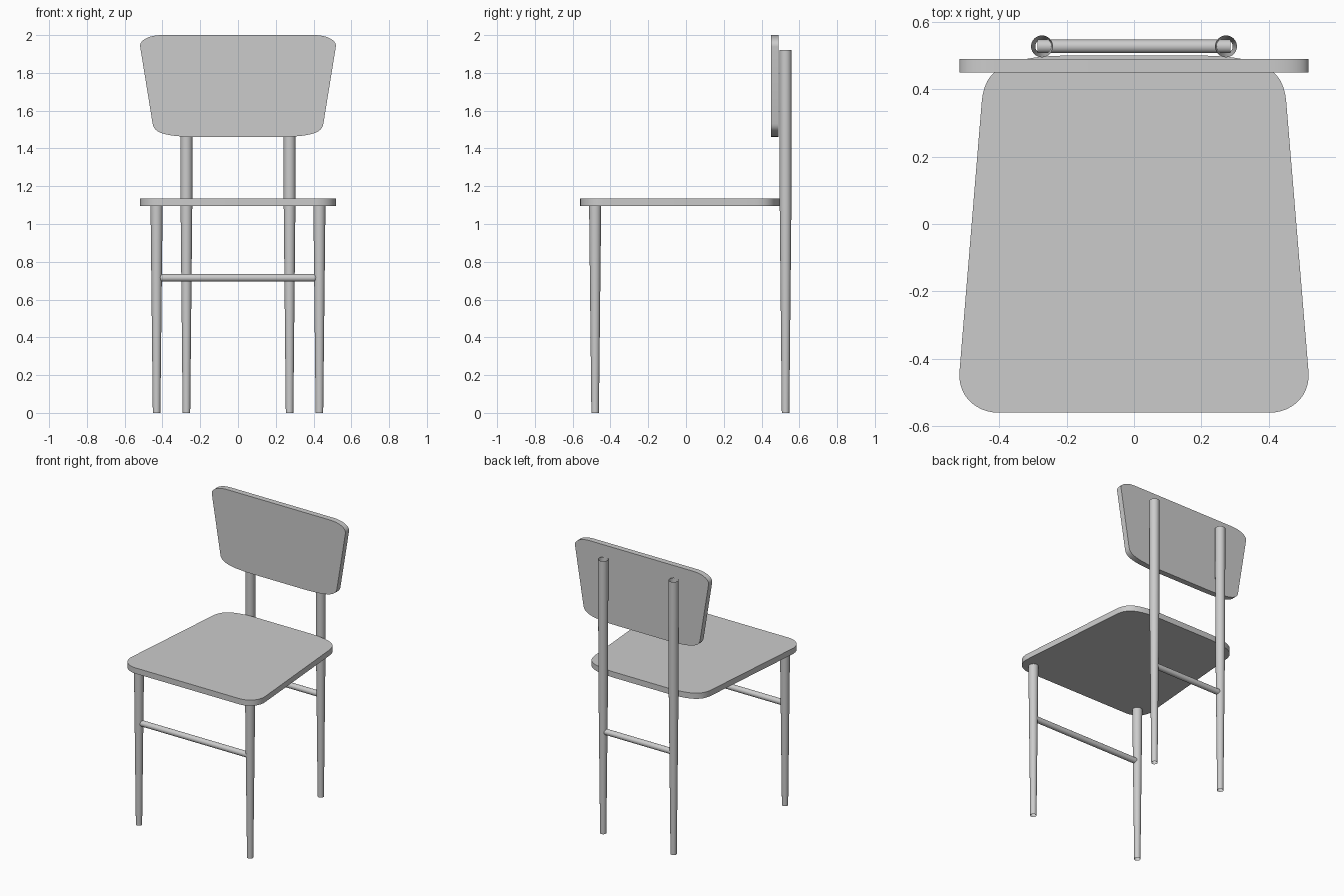
import bpy
import bmesh
from math import cos, sin, pi, radians
from mathutils import Vector
from mathutils.geometry import interpolate_bezier

if "Cube" in bpy.data.objects:
    bpy.data.objects.remove(bpy.data.objects["Cube"])


def finish(name, bm):
    bmesh.ops.recalc_face_normals(bm, faces=bm.faces)
    mesh = bpy.data.meshes.new(name)
    bm.to_mesh(mesh)
    bm.free()
    obj = bpy.data.objects.new(name, mesh)
    bpy.context.collection.objects.link(obj)
    bpy.ops.object.select_all(action='DESELECT')
    obj.select_set(True)
    bpy.context.view_layer.objects.active = obj
    bpy.ops.object.shade_smooth_by_angle(angle=radians(35))
    return obj


def board(name, points, thickness):
    """Extrude a closed 3D outline along a thickness vector."""
    bm = bmesh.new()
    face = bm.faces.new([bm.verts.new(p) for p in points])
    new = bmesh.ops.extrude_face_region(bm, geom=[face], use_keep_orig=True)
    verts = [g for g in new["geom"] if isinstance(g, bmesh.types.BMVert)]
    bmesh.ops.translate(bm, verts=verts, vec=thickness)
    return finish(name, bm)


def tube(name, centres, radii, u, v, sides=32):
    """Open-ended tube through rings lying in the u-v plane."""
    bm = bmesh.new()
    rings = []
    for c, r in zip(centres, radii):
        angles = [2 * pi * i / sides for i in range(sides)]
        rings.append([bm.verts.new(Vector(c) + r * (cos(a) * u + sin(a) * v))
                      for a in angles])
    for a, b in zip(rings, rings[1:]):
        for i in range(sides):
            j = (i + 1) % sides
            bm.faces.new((a[i], a[j], b[j], b[i]))
    return finish(name, bm)


X, Y, Z = Vector((1, 0, 0)), Vector((0, 1, 0)), Vector((0, 0, 1))

# Shared outline: tapered panel with rounded corners, mirrored in x
corners = [
    [(0.40, -0.56), (0.47, -0.56), (0.523, -0.51), (0.518, -0.44)],
    [(0.452, 0.36), (0.445, 0.45), (0.40, 0.497), (0.20, 0.50)],
]
half = []
for c in corners:
    half += interpolate_bezier(*[Vector((x, y, 0)) for x, y in c], 12)
outline = [(p.x, p.y) for p in half]
outline += [(-x, y) for x, y in reversed(outline)]

# Seat
board("seat", [(x, y, 1.095) for x, y in outline], 0.04 * Z)

# Backrest: same outline, upright and shorter
scale = 0.54 / 1.06
board("backrest", [(x, 0.45, 2.0 - (y + 0.56) * scale) for x, y in outline],
      0.04 * Y)

# Legs, tapering towards the floor
for side, s in (("left", -1), ("right", 1)):
    x, y = s * 0.431, -0.481
    tube(f"front_leg_{side}", [(x, y, 0), (x, y, 1.095)],
         [0.02, 0.032], X, Y)
    x, y = s * 0.273, 0.527
    tube(f"back_leg_{side}", [(x, y, 0), (x, y, 1.1), (x, y, 1.92)],
         [0.02, 0.031, 0.0325], X, Y)

# Rails between each pair of legs
for name, w, y in (("front_rail", 0.42, -0.481), ("back_rail", 0.287, 0.527)):
    tube(name, [(-w, y, 0.715), (w, y, 0.715)], [0.02, 0.02], Y, Z)
